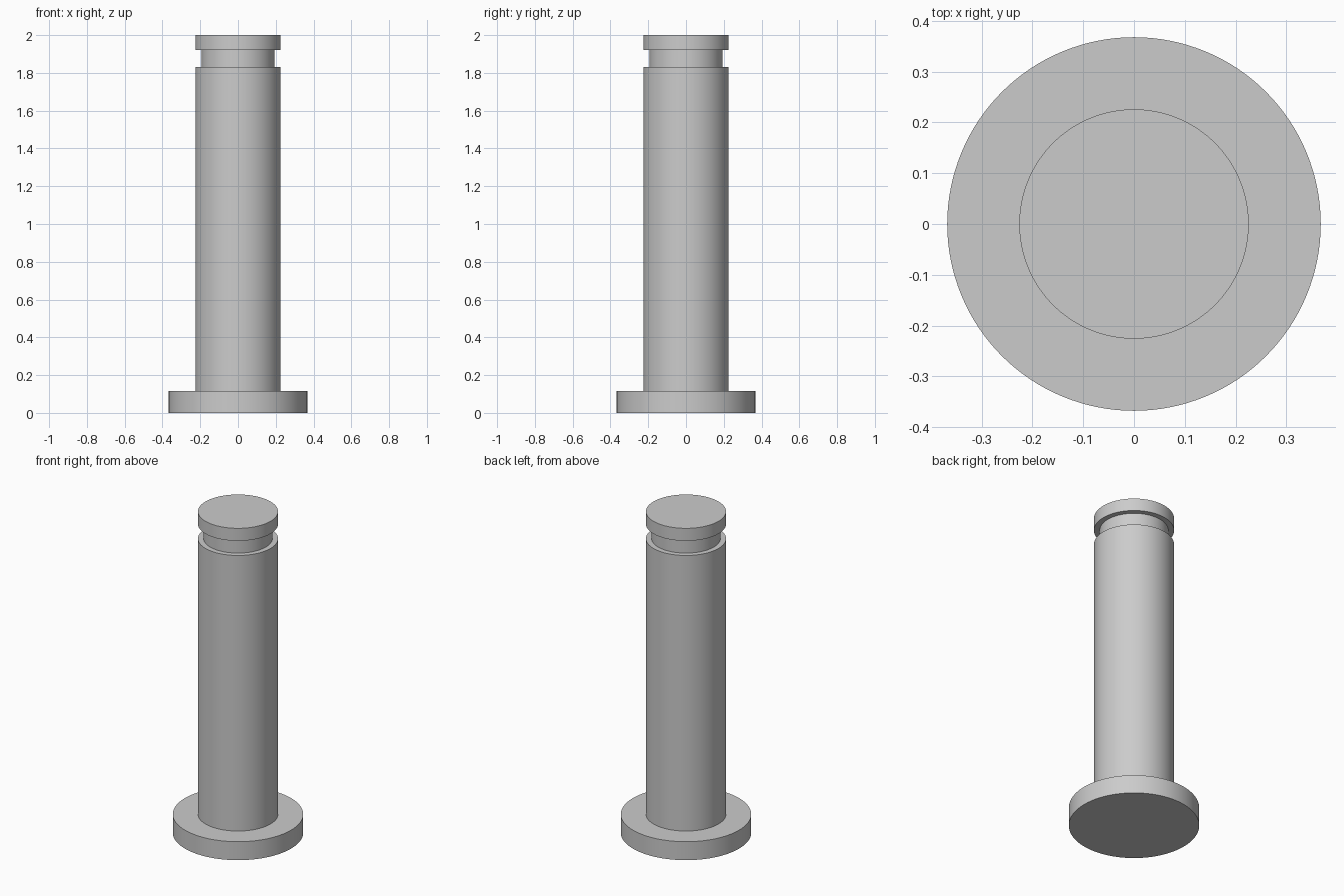
import bpy
import bmesh
import math

if "Cube" in bpy.data.objects:
    bpy.data.objects.remove(bpy.data.objects["Cube"])

SEGMENTS = 128

steel = bpy.data.materials.new("plain_grey")
steel.diffuse_color = (0.6, 0.6, 0.6, 1.0)
steel.use_nodes = True
steel.node_tree.nodes["Principled BSDF"].inputs["Base Color"].default_value = steel.diffuse_color


def lathe(name, profile):
    """Spin a radius/height profile around z into a closed solid."""
    bm = bmesh.new()
    rings = []
    for r, z in profile:
        rings.append([bm.verts.new((r * math.cos(a), r * math.sin(a), z))
                      for a in (2 * math.pi * i / SEGMENTS for i in range(SEGMENTS))])
    for low, high in zip(rings, rings[1:]):
        for i in range(SEGMENTS):
            j = (i + 1) % SEGMENTS
            bm.faces.new((low[i], low[j], high[j], high[i]))
    bm.faces.new(rings[0][::-1])
    bm.faces.new(rings[-1])
    mesh = bpy.data.meshes.new(name)
    bm.to_mesh(mesh)
    bm.free()
    mesh.materials.append(steel)
    obj = bpy.data.objects.new(name, mesh)
    bpy.context.collection.objects.link(obj)
    bpy.context.view_layer.objects.active = obj
    obj.select_set(True)
    bpy.ops.object.shade_smooth_by_angle(angle=math.radians(30))
    obj.select_set(False)
    return obj


# Pin: wide flange, long shaft, retaining groove and end collar
FLANGE, SHAFT, GROOVE = 0.368, 0.226, 0.194
lathe("flanged_pin", [
    (FLANGE, 0.0), (FLANGE, 0.115),
    (SHAFT, 0.115), (SHAFT, 1.831),
    (GROOVE, 1.831), (GROOVE, 1.922),
    (SHAFT, 1.922), (SHAFT, 2.0),
])
